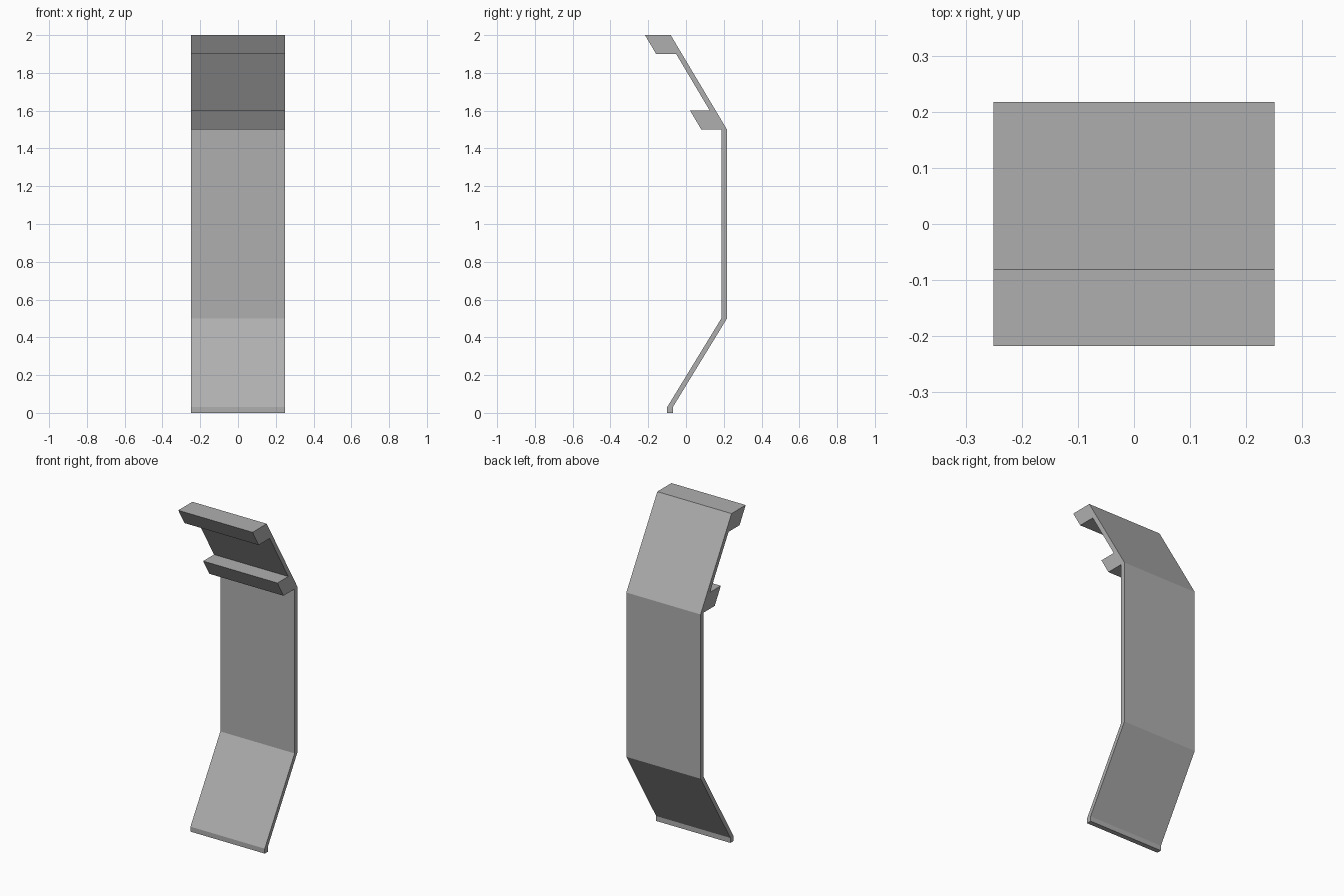
import bpy
import bmesh

cube = bpy.data.objects.get("Cube")
if cube:
    bpy.data.objects.remove(cube, do_unlink=True)

HALF_WIDTH = 0.25

# Plain grey material
grey = bpy.data.materials.new("mid_grey")
grey.use_nodes = True
colour = (0.43, 0.43, 0.43, 1)
grey.diffuse_color = colour
grey.node_tree.nodes["Principled BSDF"].inputs["Base Color"].default_value = colour


def extrude_profile(name, profile):
    """Extrude a closed (y, z) outline across the full width."""
    bm = bmesh.new()
    face = bm.faces.new([bm.verts.new((-HALF_WIDTH, y, z)) for y, z in profile])
    result = bmesh.ops.extrude_face_region(bm, geom=[face])
    moved = [v for v in result["geom"] if isinstance(v, bmesh.types.BMVert)]
    bmesh.ops.translate(bm, verts=moved, vec=(2 * HALF_WIDTH, 0, 0))
    bmesh.ops.recalc_face_normals(bm, faces=bm.faces)
    mesh = bpy.data.meshes.new(name)
    bm.to_mesh(mesh)
    bm.free()
    mesh.materials.append(grey)
    obj = bpy.data.objects.new(name, mesh)
    bpy.context.collection.objects.link(obj)


# Outer side of the bent panel, from the foot up to the top edge
outer_side = [(-0.1, 0), (-0.07, 0), (-0.07, 0.03), (0.217, 0.5), (0.217, 1.5), (-0.081, 2)]
# Two slanted ledges on the inner side of the upper slope
upper_ledge = [(-0.217, 2), (-0.158, 1.9), (-0.052, 1.9)]
lower_ledge = [(0.126, 1.6), (0.022, 1.6), (0.081, 1.5)]
# Inner side back down to the foot
inner_side = [(0.187, 1.5), (0.187, 0.5), (-0.1, 0.03)]

extrude_profile("bent_panel_with_ledges", outer_side + upper_ledge + lower_ledge + inner_side)
